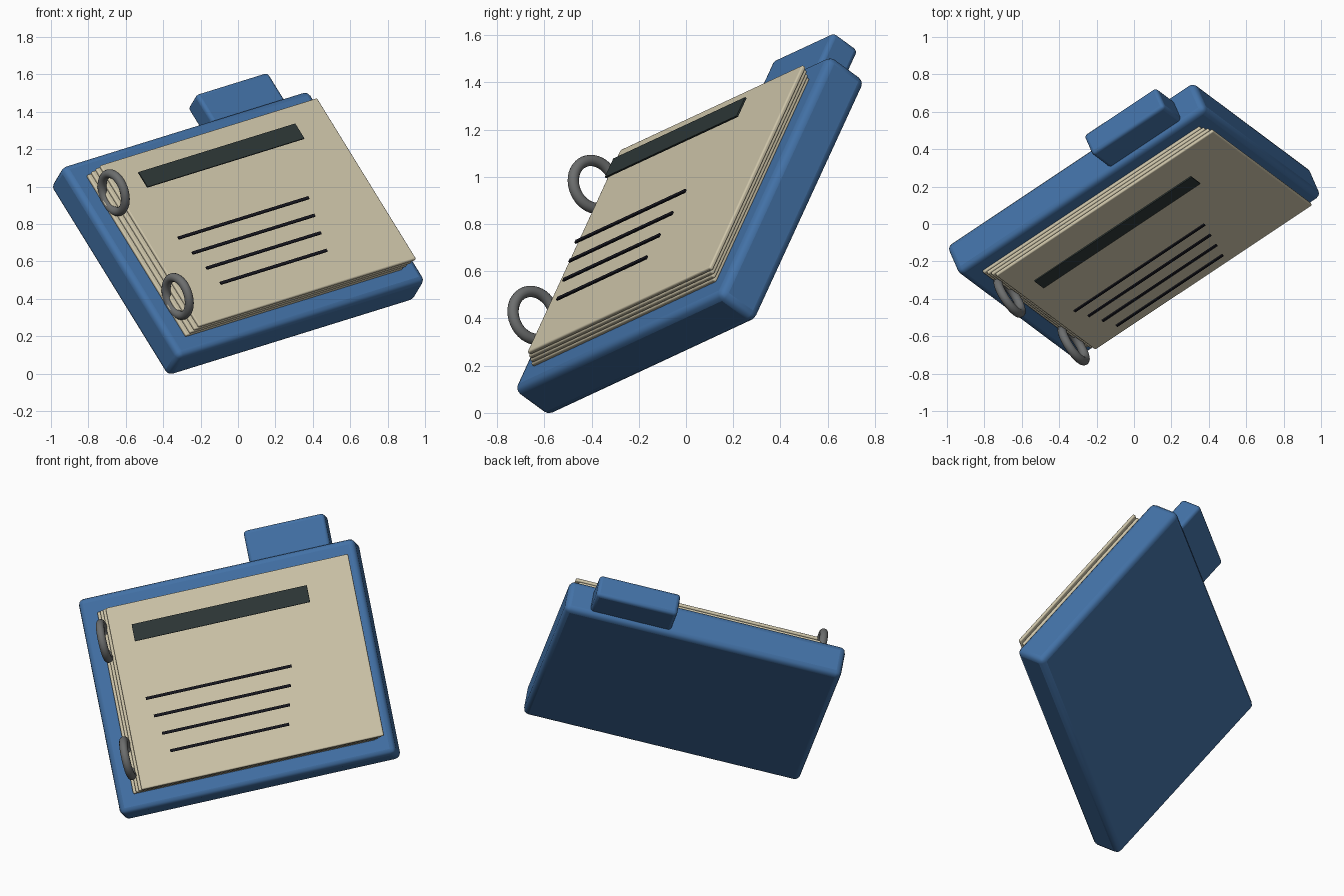
import bpy
import math
from mathutils import Matrix, Vector

if "Cube" in bpy.data.objects:
    bpy.data.objects.remove(bpy.data.objects["Cube"])


def material(name, color, roughness=0.7):
    m = bpy.data.materials.new(name)
    m.use_nodes = True
    m.diffuse_color = (*color, 1)
    bsdf = m.node_tree.nodes["Principled BSDF"]
    bsdf.inputs["Base Color"].default_value = (*color, 1)
    bsdf.inputs["Roughness"].default_value = roughness
    return m


BLUE = material("cover_blue", (0.055, 0.165, 0.38))
CREAM = material("paper_cream", (0.62, 0.56, 0.40))
GREY = material("ring_grey", (0.15, 0.155, 0.155))
SLATE = material("title_slate", (0.026, 0.038, 0.037))
INK = material("line_ink", (0.008, 0.008, 0.013))

# Tilted frame of the binder: along its width, up its height, out of its face
across = Vector((0.806, 0.537, 0.25)).normalized()
up = Vector((-0.504, 0.354, 0.787))
up = (up - across * up.dot(across)).normalized()
out = across.cross(up)
TILT = Matrix((across, up, out)).transposed().to_4x4()
FRAME = Matrix.Translation((0, 0.015, 0.75)) @ TILT


def finish(obj, name, mat):
    obj.name = name
    obj.data.materials.append(mat)
    bpy.ops.object.shade_smooth_by_angle(angle=math.radians(40))
    obj.matrix_world = FRAME @ obj.matrix_basis
    return obj


def slab(name, center, size, mat, bevel=0.0):
    """Box in the tilted frame, with optional rounded edges."""
    bpy.ops.mesh.primitive_cube_add(size=1)
    obj = bpy.context.object
    obj.data.transform(Matrix.Translation(center) @ Matrix.Diagonal((*size, 1)))
    if bevel:
        mod = obj.modifiers.new("rounded_edges", "BEVEL")
        mod.width = bevel
        mod.segments = 3
    return finish(obj, name, mat)


# Cover board and index tab
slab("cover_board", (0, 0, 0), (1.642, 1.288, 0.2), BLUE, 0.033)
slab("index_tab", (0.435, 0.71, 0), (0.48, 0.24, 0.14), BLUE, 0.02)

# Stack of sheets, each slid a little further sideways
for i in range(4):
    slab(f"sheet_{i + 1}", (0.02 * i, 0, 0.107 + 0.021 * i),
         (1.44, 1.085, 0.02), CREAM, 0.007)

# Title bar and text lines, standing just clear of the top sheet
slab("title_bar", (0, 0.352, 0.246), (1.04, 0.1, 0.008), SLATE)
for i in range(4):
    slab(f"text_line_{i + 1}", (-0.09, -0.04 - 0.11 * i, 0.246),
         (0.865 - 0.053 * i, 0.016, 0.008), INK)

# Binding rings
for name, side in (("upper_ring", 1), ("lower_ring", -1)):
    bpy.ops.mesh.primitive_torus_add(major_radius=0.105, minor_radius=0.024,
                                     major_segments=40, minor_segments=14)
    ring = bpy.context.object
    ring.data.transform(Matrix.Translation((-0.698, 0.35 * side, 0.206))
                        @ Matrix.Rotation(math.pi / 2, 4, "Y"))
    finish(ring, name, GREY)
